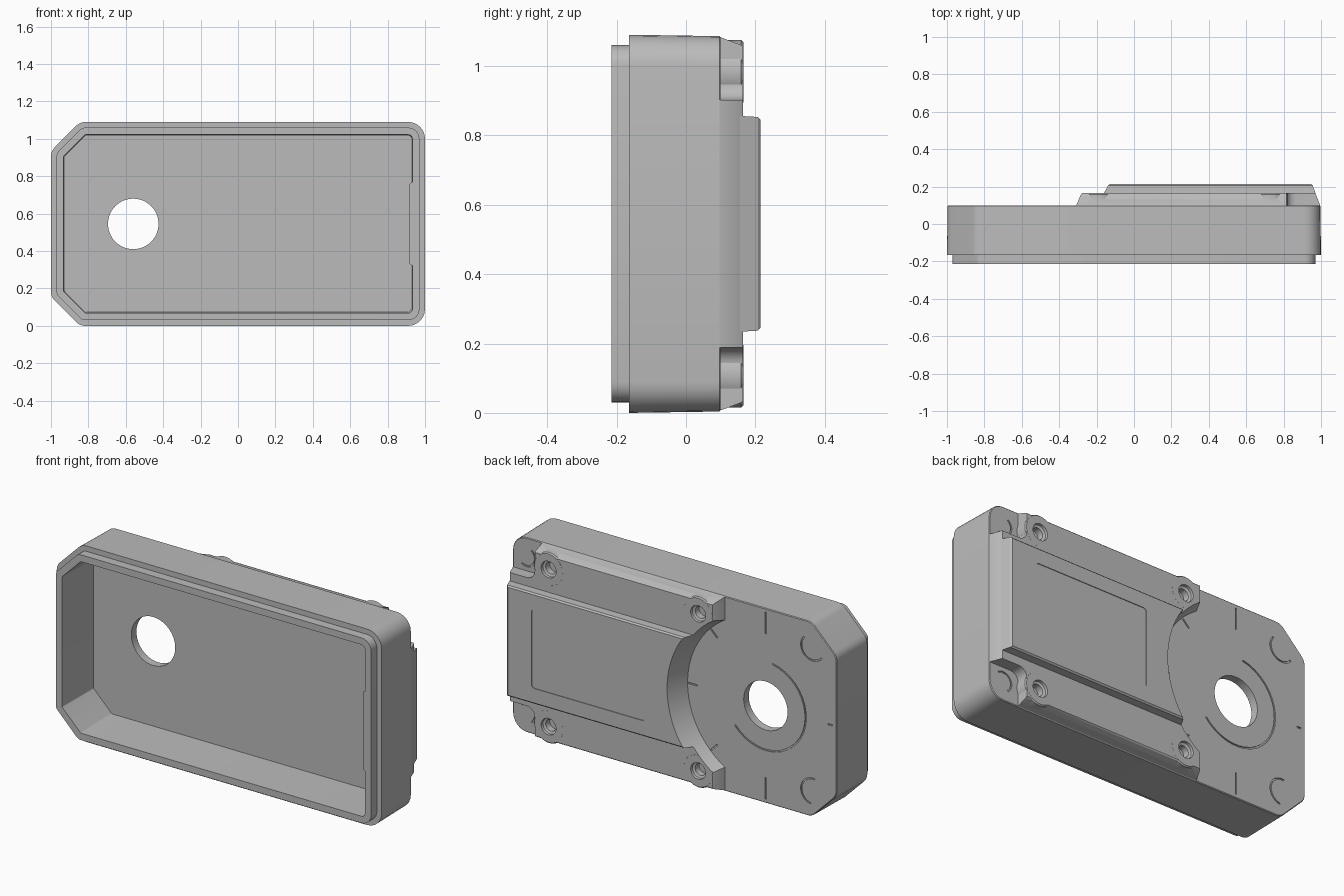
import bpy, bmesh, math
from mathutils import Vector

if "Cube" in bpy.data.objects:
    bpy.data.objects.remove(bpy.data.objects["Cube"])

grey = bpy.data.materials.new("plain_grey")
grey.use_nodes = True
grey.diffuse_color = (0.5, 0.5, 0.5, 1)
grey.node_tree.nodes["Principled BSDF"].inputs["Base Color"].default_value = (0.5, 0.5, 0.5, 1)

H = 1.09            # case height
MID = H / 2
HX, HZ = -0.56, MID  # centre of the large hole


def rounded(corners, steps=6):
    """Fillet a polygon given as (x, z, radius)."""
    pts = []
    n = len(corners)
    for i, (x, z, r) in enumerate(corners):
        p = Vector((x, z))
        a = (Vector(corners[i - 1][:2]) - p).normalized()
        b = (Vector(corners[(i + 1) % n][:2]) - p).normalized()
        half = a.angle(b) / 2
        c = p + (a + b).normalized() * (r / math.sin(half))
        s = p + a * (r / math.tan(half)) - c
        e = p + b * (r / math.tan(half)) - c
        sweep = s.angle_signed(e)
        for k in range(steps + 1):
            t = -sweep * k / steps
            pts.append((c.x + s.x * math.cos(t) - s.y * math.sin(t),
                        c.y + s.x * math.sin(t) + s.y * math.cos(t)))
    return pts


def rect(x0, x1, z0, z1, r=0.0):
    c = [(x0, z0, r), (x1, z0, r), (x1, z1, r), (x0, z1, r)]
    return rounded(c) if r else [p[:2] for p in c]


def circle(x, z, r, n=48):
    return [(x + r * math.cos(2 * math.pi * i / n), z + r * math.sin(2 * math.pi * i / n)) for i in range(n)]


def arc_strip(x, z, r, a0, a1, w=0.008, n=24):
    """Thin curved band between two angles in degrees."""
    angs = [math.radians(a0 + (a1 - a0) * i / n) for i in range(n + 1)]
    ring = [(x + r * math.cos(a), z + r * math.sin(a)) for a in angs]
    return ring + [(x + (r - w) * math.cos(a), z + (r - w) * math.sin(a)) for a in reversed(angs)]


def spoke(angle, r0, r1, w=0.004):
    """Thin radial bar around the large hole."""
    d = Vector((math.cos(math.radians(angle)), math.sin(math.radians(angle))))
    s = Vector((-d.y, d.x)) * w
    c = Vector((HX, HZ))
    return [tuple(c + d * r0 - s), tuple(c + d * r1 - s), tuple(c + d * r1 + s), tuple(c + d * r0 + s)]


def loft(name, rings):
    """Join matching outlines, each (points, y), into a closed solid."""
    bm = bmesh.new()
    loops = [[bm.verts.new((x, y, z)) for x, z in pts] for pts, y in rings]
    for a, b in zip(loops, loops[1:]):
        for i in range(len(a)):
            j = (i + 1) % len(a)
            bm.faces.new((a[i], a[j], b[j], b[i]))
    bm.faces.new(loops[0])
    bm.faces.new(loops[-1])
    bmesh.ops.recalc_face_normals(bm, faces=bm.faces)
    mesh = bpy.data.meshes.new(name)
    bm.to_mesh(mesh)
    bm.free()
    mesh.materials.append(grey)
    ob = bpy.data.objects.new(name, mesh)
    bpy.context.collection.objects.link(ob)
    return ob


def combine(ob, tool, op='DIFFERENCE'):
    bpy.context.view_layer.objects.active = ob
    m = ob.modifiers.new("cut", 'BOOLEAN')
    m.operation, m.solver, m.object = op, 'EXACT', tool
    bpy.ops.object.modifier_apply(modifier=m.name)
    bpy.data.objects.remove(tool)


def outline(d):
    """Case outline inset by d: clipped corners on one end, round on the other."""
    c = 0.155 - 0.586 * d
    x0, x1, z0, z1 = -1 + d, 1 - d, d, H - d
    r, q = max(0.09 - d, 0.018), max(0.07 - d, 0.01)
    return rounded([(x0, z0 + c, q), (x0 + c, z0, q), (x1, z0, r),
                    (x1, z1, r), (x0 + c, z1, q), (x0, z1 - c, q)])


# Hollow case with stepped lip
case = loft("case_shell", [(outline(d), y) for d, y in (
    (0.008, 0.10), (0.004, 0.096), (0, -0.165), (0.03, -0.165),
    (0.03, -0.215), (0.068, -0.215), (0.073, 0.055))])
combine(case, loft("hole_cutter", [(circle(HX, HZ, 0.135, 64), y) for y in (0, 0.2)]))

# Engraved marks on the back of the case
marks = [arc_strip(HX, HZ, 0.25, 100, 320)]
marks += [spoke(a, 0.40, 0.52) for a in (90, 270)]
marks += [spoke(a, 0.42, 0.475) for a in (0, 45, 315)]
marks += [spoke(180, 0.385, 0.41)]
for s in (1, -1):
    marks.append(arc_strip(-0.85, MID + s * 0.40, 0.075, s * -30 - 110, s * -30 + 70))
    marks.append(arc_strip(0.91, MID + s * 0.435, 0.055, s * 215 - 90, s * 215 + 90))
for pts in marks:
    combine(case, loft("mark_cutter", [(pts, 0.094), (pts, 0.12)]))


def bowl():
    """Conical cutter around the large hole."""
    return loft("bowl_cutter", [(circle(HX, HZ, 0.44 + 0.4 * y, 128), y) for y in (0.05, 0.3)])


# Raised back deck with sloped sides
deck = loft("back_deck", [
    (rect(-0.312, 0.996, 0.006, H - 0.006), 0.09),
    (rect(-0.308, 0.994, 0.008, H - 0.008), 0.102),
    (rect(-0.283, 0.972, 0.030, H - 0.030), 0.16),
    (rect(-0.278, 0.968, 0.035, H - 0.035), 0.165)])
bosses = [(x, MID + s * 0.437) for x in (-0.19, 0.73) for s in (1, -1)]
for s in (1, -1):
    za, zb = sorted((MID + s * 0.357, MID + s * 0.7))
    combine(deck, loft("notch_cutter", [(rect(0.815, 1.2, za, zb, 0.05), y) for y in (0.05, 0.3)]))
for x, z in bosses:
    combine(deck, loft("boss", [(circle(x, z, r), y) for r, y in (
        (0.093, 0.092), (0.093, 0.159), (0.087, 0.1652))]), 'UNION')
combine(deck, bowl())
for x, z in bosses:
    combine(deck, loft("screw_cutter", [(circle(x, z, r, 32), y) for r, y in (
        (0.032, 0.11), (0.032, 0.145), (0.045, 0.15), (0.048, 0.2))]))

# Upper plateau with shallow label recess
top = loft("back_plateau", [
    (rect(-0.17, 0.974, 0.234, H - 0.234), 0.155),
    (rect(-0.145, 0.955, 0.237, H - 0.237), 0.207),
    (rect(-0.138, 0.946, 0.245, H - 0.245), 0.215)])
combine(top, bowl())
combine(top, loft("panel_cutter", [(rect(0.10, 0.80, 0.325, H - 0.325, 0.02), y) for y in (0.211, 0.25)]))

# Slightly thicker middle of the inner end wall
pad = loft("inner_wall_pad", [
    (rounded([(0.918, 0.33, 0.004), (0.95, 0.31, 0.004), (0.95, 0.78, 0.004), (0.918, 0.76, 0.004)]), y)
    for y in (-0.213, 0.06)])

for ob in (case, deck, top, pad):
    bpy.ops.object.select_all(action='DESELECT')
    ob.select_set(True)
    bpy.context.view_layer.objects.active = ob
    bpy.ops.object.shade_smooth_by_angle(angle=math.radians(25))
